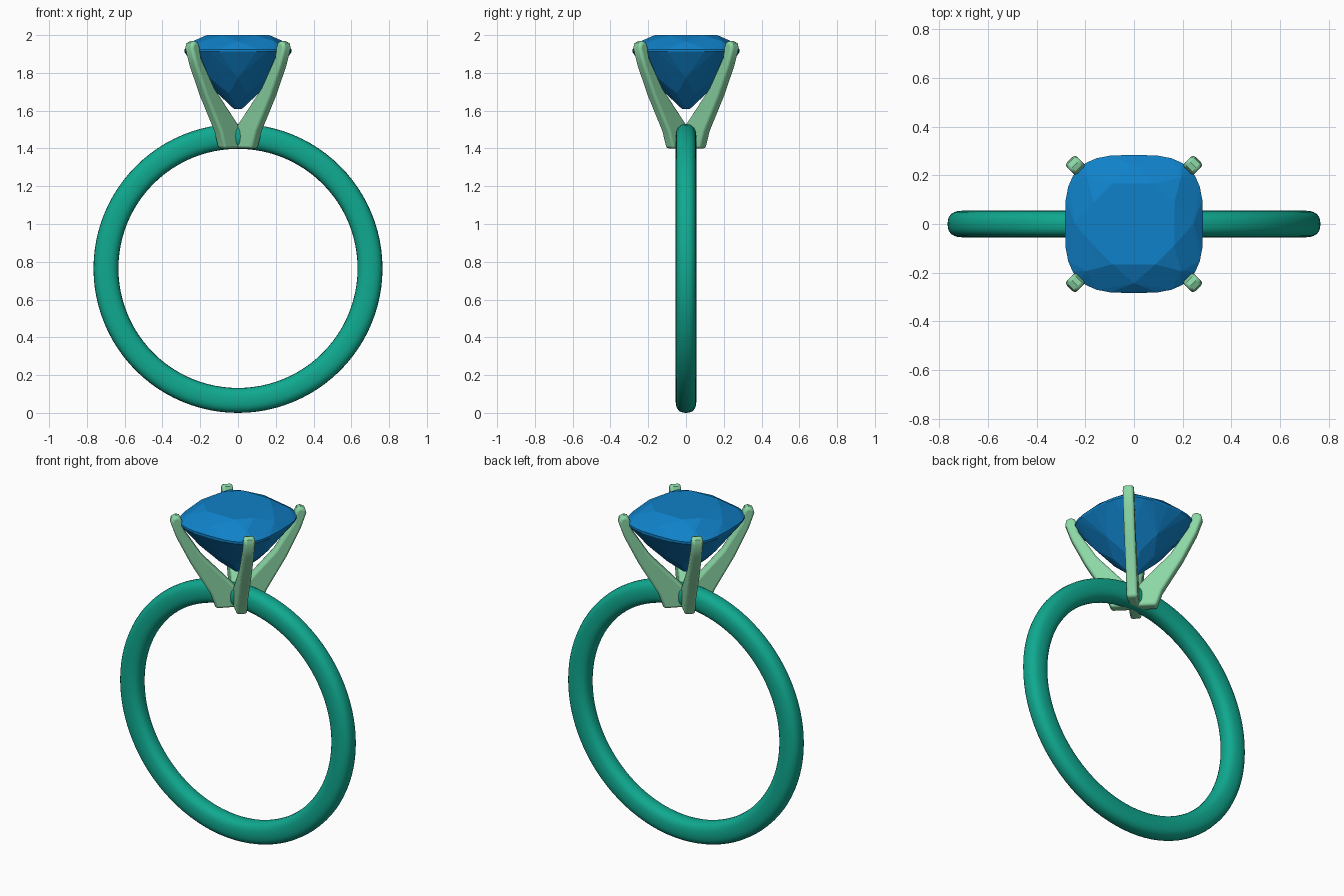
import bpy, bmesh
from math import sin, cos, pi, copysign, radians

if "Cube" in bpy.data.objects:
    bpy.data.objects.remove(bpy.data.objects["Cube"])


def material(name, rgb):
    m = bpy.data.materials.new(name)
    m.diffuse_color = (*rgb, 1)
    m.use_nodes = True
    m.node_tree.nodes["Principled BSDF"].inputs["Base Color"].default_value = m.diffuse_color
    return m


def finish(name, bm, mat):
    bmesh.ops.recalc_face_normals(bm, faces=bm.faces)
    me = bpy.data.meshes.new(name)
    bm.to_mesh(me)
    bm.free()
    me.materials.append(mat)
    ob = bpy.data.objects.new(name, me)
    bpy.context.collection.objects.link(ob)
    return ob


def smooth(ob, angle):
    bpy.ops.object.select_all(action='DESELECT')
    ob.select_set(True)
    bpy.context.view_layer.objects.active = ob
    bpy.ops.object.shade_smooth_by_angle(angle=radians(angle))


def superellipse(t, rx, ry, n):
    c, s = cos(t), sin(t)
    return (copysign(abs(c) ** (2 / n), c) * rx,
            copysign(abs(s) ** (2 / n), s) * ry)


teal = material("band_teal", (0.005, 0.40, 0.28))
green = material("prong_green", (0.26, 0.68, 0.38))
blue = material("gem_blue", (0.005, 0.22, 0.58))

# Band: rounded section swept around the y axis
SEG, SIDES, R = 96, 24, 0.699
bm = bmesh.new()
rings = []
for i in range(SEG):
    a = 2 * pi * i / SEG
    ring = []
    for j in range(SIDES):
        dr, y = superellipse(2 * pi * j / SIDES, 0.066, 0.055, 2.5)
        ring.append(bm.verts.new(((R + dr) * cos(a), y, 0.765 + (R + dr) * sin(a))))
    rings.append(ring)
for i in range(SEG):
    p, q = rings[i], rings[(i + 1) % SEG]
    for j in range(SIDES):
        k = (j + 1) % SIDES
        bm.faces.new((p[j], p[k], q[k], q[j]))
smooth(finish("band", bm, teal), 60)

# Prongs: tapered side profile (distance from axis, height), given thickness and turned to each diagonal
PROFILE = [(0, 1.40), (0.125, 1.40), (0.155, 1.49), (0.265, 1.68), (0.342, 1.84),
           (0.373, 1.93), (0.366, 1.957), (0.343, 1.968), (0.322, 1.962),
           (0.312, 1.94), (0.30, 1.88), (0.20, 1.72), (0.03, 1.535), (0, 1.51)]
for n in range(4):
    bm = bmesh.new()
    face = bm.faces.new([bm.verts.new((d, -0.03, z)) for d, z in PROFILE])
    out = bmesh.ops.extrude_face_region(bm, geom=[face])
    moved = [v for v in out["geom"] if isinstance(v, bmesh.types.BMVert)]
    bmesh.ops.translate(bm, verts=moved, vec=(0, 0.06, 0))
    ob = finish(f"prong_{n + 1}", bm, green)
    ob.rotation_euler.z = pi / 4 + n * pi / 2
    bev = ob.modifiers.new("soft_edges", 'BEVEL')
    bev.width, bev.segments, bev.limit_method = 0.014, 3, 'ANGLE'
    bev.angle_limit = radians(50)
    smooth(ob, 40)

# Gem: cushion-cut stone, facets formed as the hull of stacked rings
# (count, radius, height, squareness, angular offset)
LEVELS = [(8, 0.175, 2.0, 2.8, 0.5), (8, 0.243, 1.966, 3.0, 0),
          (32, 0.284, 1.925, 3.1, 0), (32, 0.284, 1.912, 3.1, 0),
          (8, 0.195, 1.775, 2.6, 0), (8, 0.115, 1.69, 2.2, 0.5),
          (8, 0.022, 1.61, 2.0, 0)]
bm = bmesh.new()
for count, r, z, sq, off in LEVELS:
    for i in range(count):
        x, y = superellipse(2 * pi * (i + off) / count, r, r, sq)
        bm.verts.new((x, y, z))
bmesh.ops.convex_hull(bm, input=bm.verts)
bmesh.ops.delete(bm, geom=[v for v in bm.verts if not v.link_faces], context='VERTS')
bmesh.ops.dissolve_limit(bm, angle_limit=radians(1), verts=bm.verts, edges=bm.edges)
finish("gem", bm, blue)
